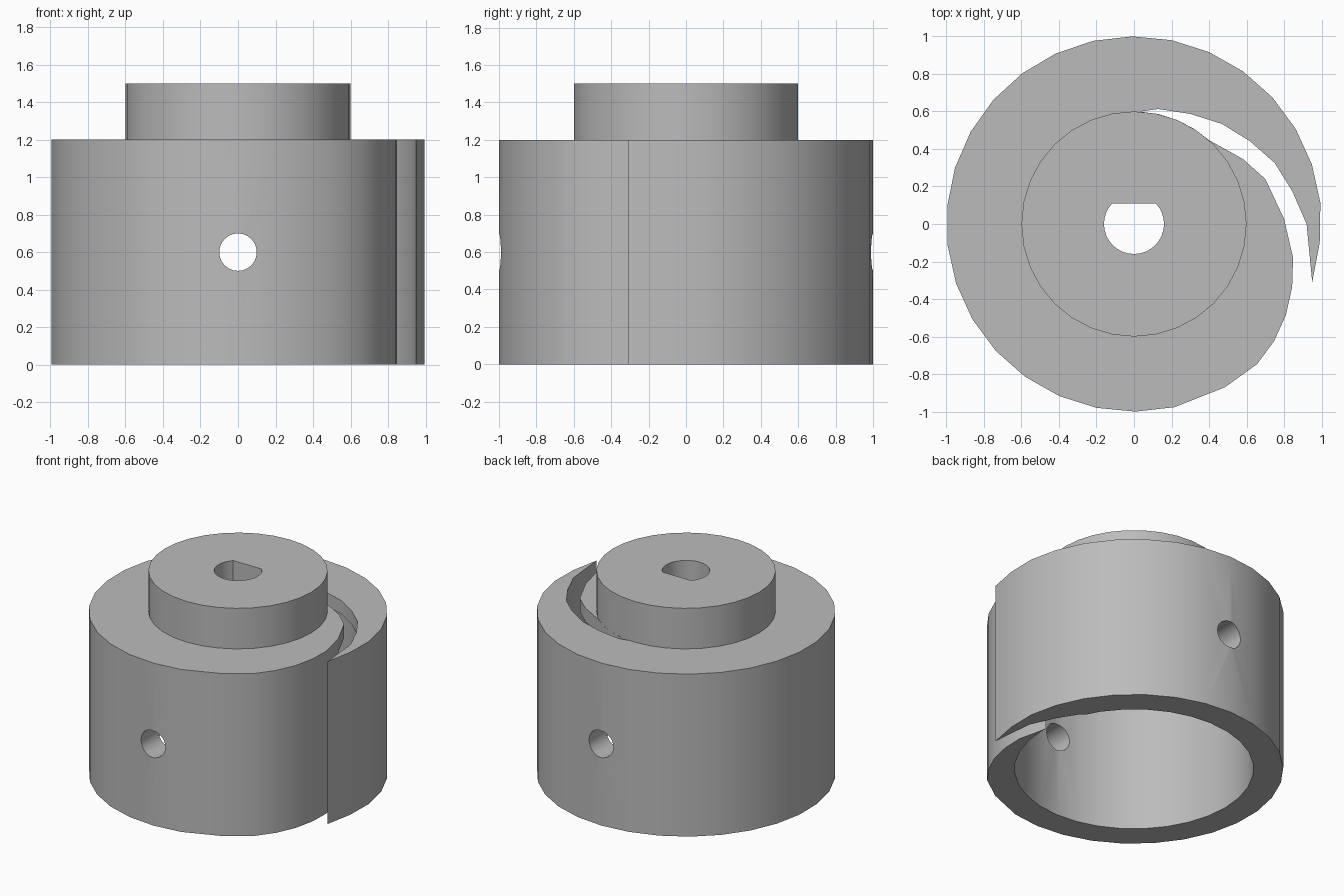
import bpy, bmesh, math

cube = bpy.data.objects.get("Cube")
if cube:
    bpy.data.objects.remove(cube, do_unlink=True)

grey = bpy.data.materials.new("plain_grey")
grey.use_nodes = True
grey.diffuse_color = (0.5, 0.5, 0.5, 1)
grey.node_tree.nodes["Principled BSDF"].inputs["Base Color"].default_value = (0.5, 0.5, 0.5, 1)


def arc(radius, start, end, steps):
    angles = [math.radians(start + (end - start) * i / steps) for i in range(steps + 1)]
    return [(radius * math.cos(a), radius * math.sin(a)) for a in angles]


def circle(radius, sides, offset=0):
    return arc(radius, offset, offset + 360, sides)[:-1]


def prism(name, outline, low, high):
    """Extrude a flat outline between two heights."""
    bm = bmesh.new()
    base = bm.faces.new([bm.verts.new((x, y, low)) for x, y in outline])
    top = bmesh.ops.extrude_face_region(bm, geom=[base])["geom"]
    moved = [v for v in top if isinstance(v, bmesh.types.BMVert)]
    bmesh.ops.translate(bm, verts=moved, vec=(0, 0, high - low))
    bmesh.ops.recalc_face_normals(bm, faces=bm.faces)
    mesh = bpy.data.meshes.new(name)
    bm.to_mesh(mesh)
    bm.free()
    mesh.materials.append(grey)
    obj = bpy.data.objects.new(name, mesh)
    bpy.context.collection.objects.link(obj)
    return obj


def activate(obj):
    bpy.ops.object.select_all(action='DESELECT')
    obj.select_set(True)
    bpy.context.view_layer.objects.active = obj


def cut(obj, cutter):
    mod = obj.modifiers.new("cut", 'BOOLEAN')
    mod.operation = 'DIFFERENCE'
    mod.solver = 'EXACT'
    mod.object = cutter
    activate(obj)
    bpy.ops.object.modifier_apply(modifier=mod.name)


# Spiral body: round rim, cam curve running in to the hub, then the tail's inner side
rim = [(0.95, -0.31), (0.99, -0.1)] + arc(1, 6.5, 282.5, 23)
cam_curve = [(0.3, -0.955), (0.485, -0.87), (0.656, -0.747), (0.747, -0.624),
             (0.81, -0.485), (0.843, -0.336), (0.848, -0.18), (0.8, 0.027),
             (0.7, 0.24), (0.58, 0.347)]
hub_side = arc(0.6, 48, 87, 4)
tail_inside = [(0.128, 0.613), (0.3, 0.587), (0.47, 0.533), (0.62, 0.44),
               (0.75, 0.325), (0.843, 0.176), (0.92, 0)]
body = prism("spiral_body", rim + cam_curve[1:] + hub_side + tail_inside, 0, 1.2)
hub = prism("hub", circle(0.6, 32), 1.2, 1.5)

# Hollow underside, D-shaped shaft hole and cross hole
bore = prism("bore_cutter", circle(0.8, 32), -0.2, 1.1)
shaft = prism("shaft_cutter", arc(0.16, 136.5, 403.5, 24), 0.9, 1.7)
cross = prism("cross_hole_cutter", circle(0.1, 24), -1.3, 1.3)
cross.rotation_euler.x = math.pi / 2
cross.location.z = 0.6
bpy.context.view_layer.update()

for cutter in (bore, shaft, cross):
    cut(body, cutter)
cut(hub, shaft)
for cutter in (bore, shaft, cross):
    bpy.data.objects.remove(cutter, do_unlink=True)

for part in (body, hub):
    activate(part)
    bpy.ops.object.shade_smooth_by_angle(angle=math.radians(30))
